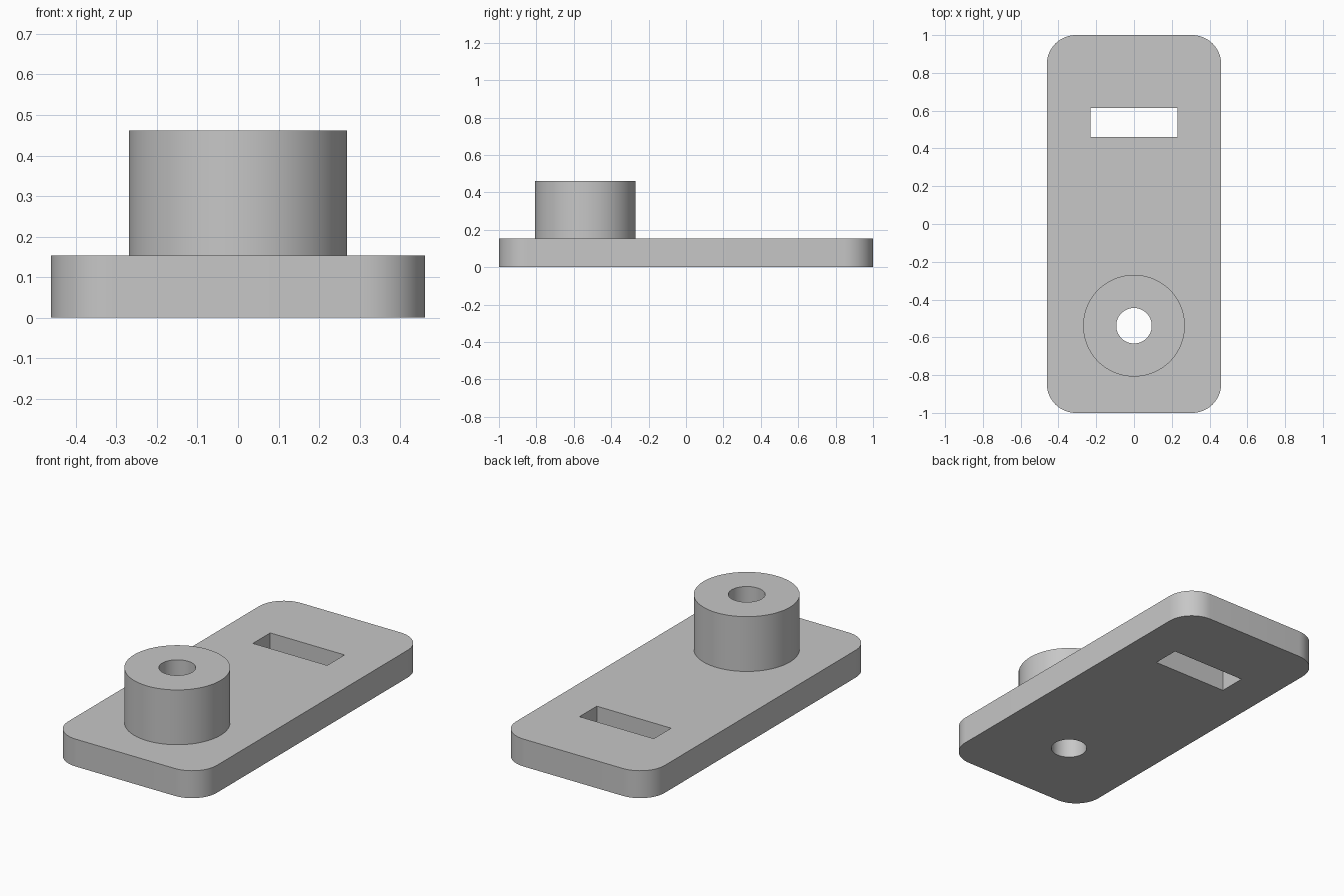
import bpy
import bmesh
from math import radians

if "Cube" in bpy.data.objects:
    bpy.data.objects.remove(bpy.data.objects["Cube"], do_unlink=True)

# Everything is a multiple of one plate thickness
U = 2 / 13
BOSS_Y = -3.5 * U
SLOT_Y = 3.5 * U

grey = bpy.data.materials.new("plain grey")
grey.use_nodes = True
colour = (0.57, 0.57, 0.57, 1)
grey.diffuse_color = colour
grey.node_tree.nodes["Principled BSDF"].inputs["Base Color"].default_value = colour


def block(name, size, centre):
    bpy.ops.mesh.primitive_cube_add(size=1, location=centre)
    obj = bpy.context.object
    obj.name = name
    obj.scale = size
    bpy.ops.object.transform_apply(location=True, rotation=False, scale=True)
    return obj


def cylinder(name, radius, bottom, top, y):
    bpy.ops.mesh.primitive_cylinder_add(
        vertices=96, radius=radius, depth=top - bottom,
        location=(0, y, (bottom + top) / 2))
    obj = bpy.context.object
    obj.name = name
    bpy.ops.object.transform_apply(location=True, rotation=False, scale=False)
    return obj


def combine(target, tool, operation):
    tool.hide_render = True
    mod = target.modifiers.new(tool.name, "BOOLEAN")
    mod.object, mod.operation, mod.solver = tool, operation, "EXACT"
    bpy.context.view_layer.objects.active = target
    bpy.ops.object.modifier_apply(modifier=mod.name)
    bpy.data.objects.remove(tool, do_unlink=True)


# Plate with rounded vertical corners
plate = block("plate_with_boss", (6 * U, 13 * U, U), (0, 0, U / 2))
plate.data.materials.append(grey)
bm = bmesh.new()
bm.from_mesh(plate.data)
corners = [e for e in bm.edges if abs(e.verts[0].co.z - e.verts[1].co.z) > U / 2]
bmesh.ops.bevel(bm, geom=corners, offset=U, offset_type="OFFSET",
                segments=16, profile=0.5, affect="EDGES")
bm.to_mesh(plate.data)
bm.free()

# Round boss fused to the plate
boss = cylinder("boss", 1.75 * U, U / 2, 3 * U, BOSS_Y)
boss.data.materials.append(grey)
combine(plate, boss, "UNION")

# Through hole and rectangular slot
for cutter in (cylinder("bore", 0.61 * U, -U, 4 * U, BOSS_Y),
               block("slot", (3 * U, U, 3 * U), (0, SLOT_Y, U / 2))):
    cutter.data.materials.append(grey)
    combine(plate, cutter, "DIFFERENCE")

# Smooth round walls, crisp rims
bpy.ops.object.select_all(action="DESELECT")
plate.select_set(True)
bpy.context.view_layer.objects.active = plate
bpy.ops.object.shade_smooth_by_angle(angle=radians(30))
